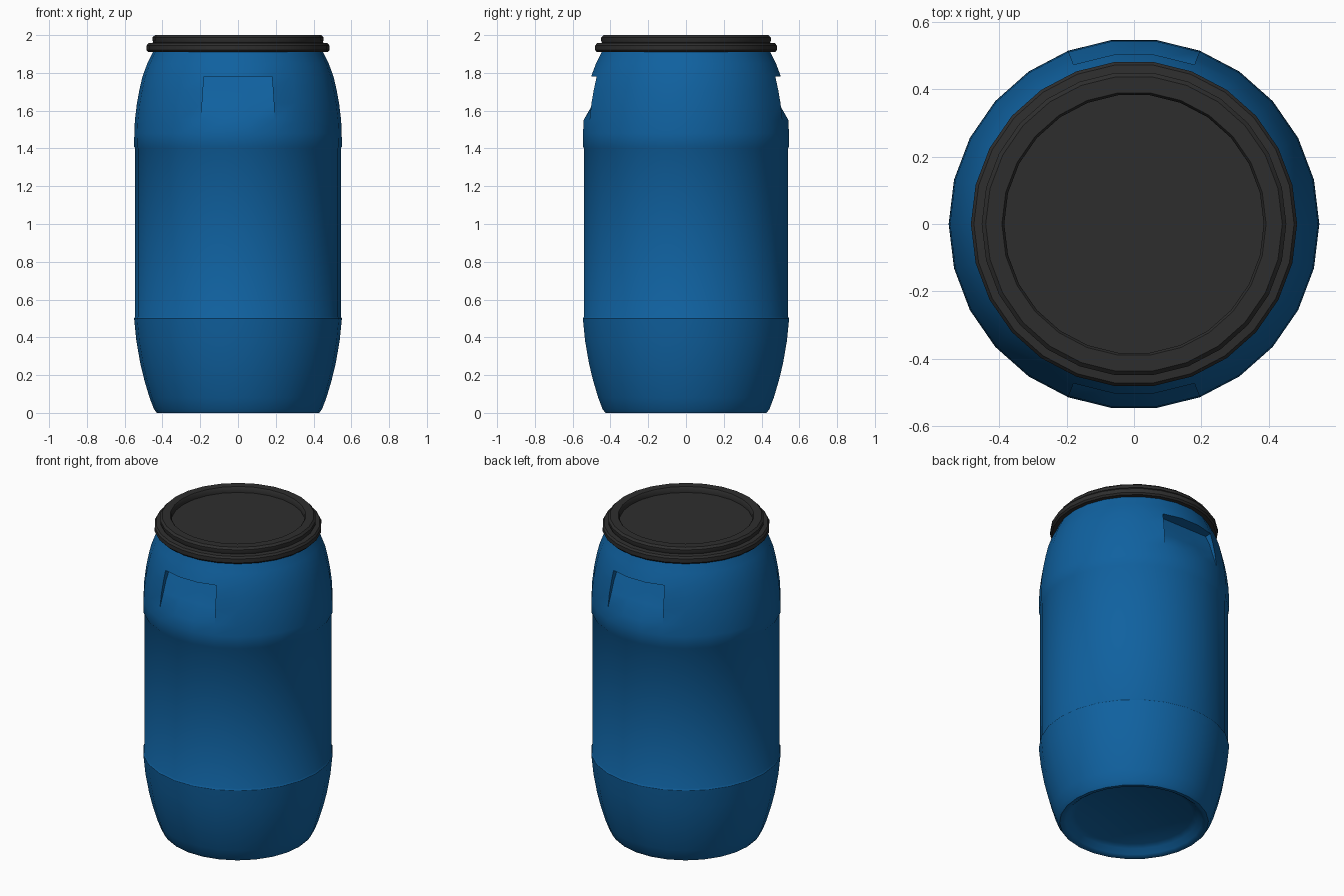
import bpy
import bmesh
import math

cube = bpy.data.objects.get("Cube")
if cube:
    bpy.data.objects.remove(cube, do_unlink=True)

SIDES = 26


def material(name, rgb):
    mat = bpy.data.materials.new(name)
    mat.use_nodes = True
    mat.diffuse_color = (*rgb, 1)
    mat.node_tree.nodes["Principled BSDF"].inputs["Base Color"].default_value = (*rgb, 1)
    return mat


def lathe(profile):
    """Revolve (radius, height) points, listed from bottom to top, and cap both ends."""
    bm = bmesh.new()
    rings = []
    for r, z in profile:
        angles = [2 * math.pi * i / SIDES for i in range(SIDES)]
        rings.append([bm.verts.new((r * math.cos(a), r * math.sin(a), z)) for a in angles])
    for low, high in zip(rings, rings[1:]):
        for i in range(SIDES):
            j = (i + 1) % SIDES
            bm.faces.new((low[i], low[j], high[j], high[i]))
    bm.faces.new(rings[0][::-1])
    bm.faces.new(rings[-1])
    return bm


def finish(bm, name, mat):
    bmesh.ops.recalc_face_normals(bm, faces=bm.faces[:])
    mesh = bpy.data.meshes.new(name)
    bm.to_mesh(mesh)
    bm.free()
    obj = bpy.data.objects.new(name, mesh)
    bpy.context.collection.objects.link(obj)
    mesh.materials.append(mat)
    bpy.ops.object.select_all(action="DESELECT")
    obj.select_set(True)
    bpy.context.view_layer.objects.active = obj
    bpy.ops.object.shade_smooth_by_angle(angle=math.radians(35))
    return obj


blue = material("blue plastic", (0.005, 0.12, 0.35))
black = material("black plastic", (0.027, 0.027, 0.027))

# Barrel body with a hollowed base and a slightly narrower middle band
GRIP_LOW, GRIP_MID, GRIP_TOP = 1.55, 1.64, 1.78
body = lathe([
    (0.34, 0.05), (0.37, 0.035), (0.395, 0.01), (0.41, 0), (0.43, 0), (0.445, 0.02),
    (0.468, 0.08), (0.495, 0.17), (0.517, 0.26), (0.538, 0.38), (0.55, 0.5),
    (0.544, 0.51), (0.544, 1.4), (0.55, 1.41), (0.549, 1.48), (0.546, GRIP_LOW),
    (0.535, GRIP_MID), (0.522, 1.71), (0.506, GRIP_TOP), (0.48, 1.85),
    (0.45, 1.91), (0.44, 1.94)])

# Hand grips: sink the three middle columns on the front and the back
for side in (-1, 1):
    grip = []
    for f in body.faces:
        c = f.calc_center_median()
        if GRIP_LOW < c.z < GRIP_TOP and c.y * side > 0 and abs(c.x) < 0.18:
            grip.append(f)
    result = bmesh.ops.extrude_face_region(body, geom=grip)
    bmesh.ops.delete(body, geom=grip, context="FACES")
    for v in result["geom"]:
        if isinstance(v, bmesh.types.BMVert) and v.co.z > GRIP_LOW + 0.01:
            t = (v.co.z - GRIP_LOW) / (GRIP_TOP - GRIP_LOW)
            v.co.y = side * min(0.53 - 0.1 * t, abs(v.co.y) - 0.02)
bmesh.ops.remove_doubles(body, verts=body.verts[:], dist=0.0005)
finish(body, "barrel_body", blue)

# Screw lid with a flange, a raised rim and a sunken top
lid = lathe([
    (0.43, 1.91), (0.475, 1.91), (0.484, 1.92), (0.484, 1.945), (0.475, 1.957),
    (0.448, 1.96), (0.452, 1.97), (0.452, 1.988), (0.44, 2.0), (0.392, 2.0),
    (0.385, 1.99), (0.385, 1.965)])
finish(lid, "lid", black)
